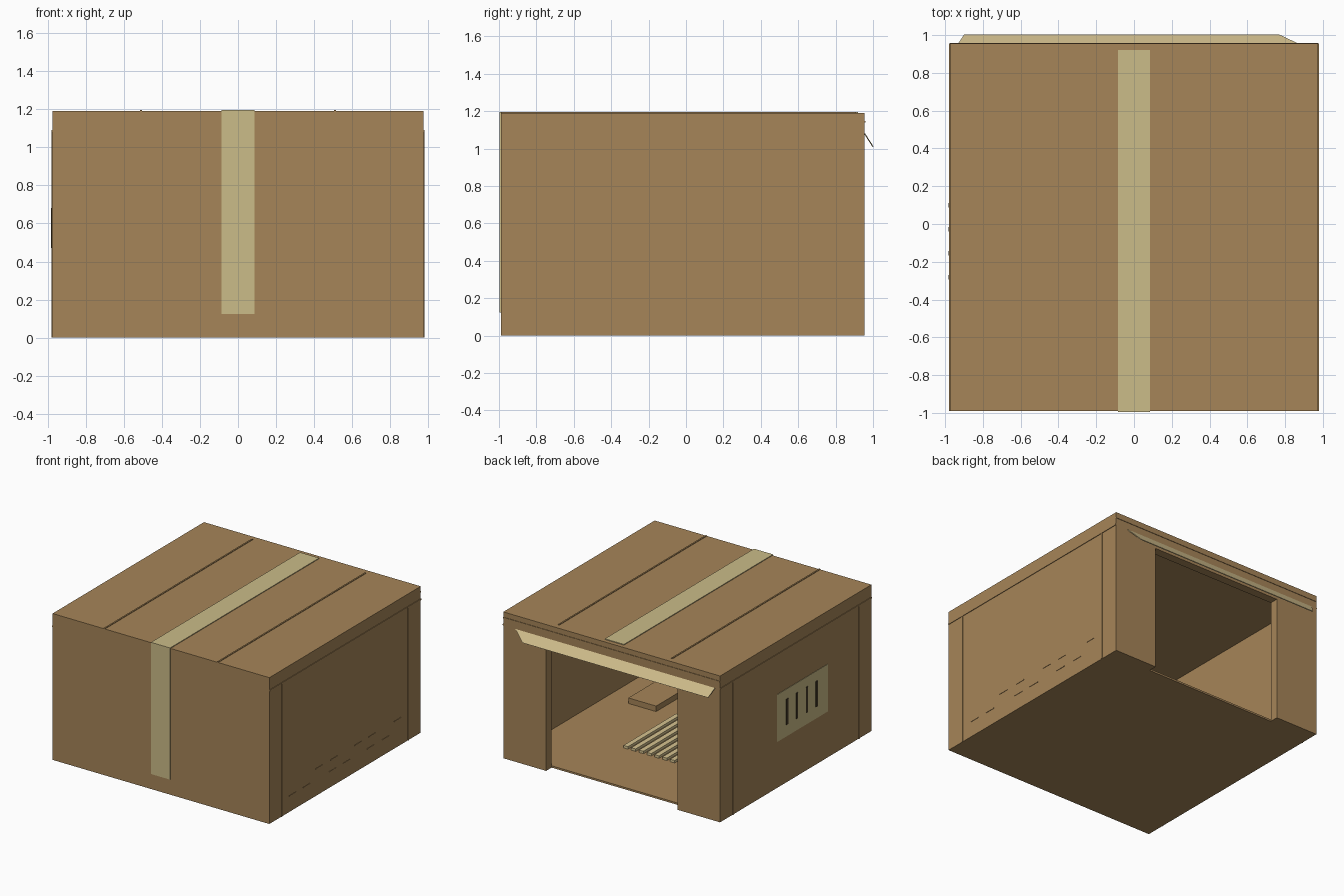
import bpy, bmesh

cube = bpy.data.objects.get("Cube")
if cube:
    bpy.data.objects.remove(cube, do_unlink=True)


def material(name, srgb):
    linear = [((c / 255 + 0.055) / 1.055) ** 2.4 for c in srgb] + [1]
    m = bpy.data.materials.new(name)
    m.use_nodes = True
    m.diffuse_color = linear
    node = m.node_tree.nodes["Principled BSDF"]
    node.inputs["Base Color"].default_value = linear
    node.inputs["Roughness"].default_value = 0.9
    return m


CARD = material("cardboard brown", (166, 133, 88))
TAPE = material("tape tan", (203, 188, 136))
CREAM = material("pale cream", (214, 195, 144))
DARK = material("slot dark brown", (70, 58, 40))


def finish(name, bm, mat):
    bmesh.ops.recalc_face_normals(bm, faces=bm.faces)
    mesh = bpy.data.meshes.new(name)
    bm.to_mesh(mesh)
    bm.free()
    mesh.materials.append(mat)
    obj = bpy.data.objects.new(name, mesh)
    bpy.context.collection.objects.link(obj)
    return obj


def box(name, xs, ys, zs, mat=CARD):
    """Box given by its range along each axis."""
    bm = bmesh.new()
    bmesh.ops.create_cube(bm, size=1)
    for v in bm.verts:
        v.co = [r[0] if c < 0 else r[1] for c, r in zip(v.co, (xs, ys, zs))]
    return finish(name, bm, mat)


def span(centre, size):
    return (centre - size / 2, centre + size / 2)


def mirrored(s, low, high):
    return tuple(sorted((s * low, s * high)))


W, FRONT, BACK, H = 0.975, -0.99, 0.955, 1.19
T = 0.025          # sheet thickness
POST = 0.07        # depth of the back wall
GAP = 0.59         # half width of the doorway

# Box shell
box("floor_panel", (-W, W), (FRONT, BACK - POST), (0, 0.015))
box("top_panel", (-W, W), (FRONT, BACK), (H - T, H))
box("front_panel", (-W, W), (FRONT, FRONT + T), (0, H - T))
box("door_header", (-GAP, GAP), (BACK - POST, BACK), (1.02, H - T))
for s, side in ((1, "left"), (-1, "right")):
    box(side + "_panel", mirrored(s, W - T, W), (FRONT + T, BACK), (0, H - T))
    box(side + "_door_post", mirrored(s, GAP, W - T), (BACK - POST, BACK), (0, H - T))

    # Raised fold lines on the sides and the top
    rim = mirrored(s, W, W + 0.005)
    box(side + "_fold_line", rim, (FRONT, BACK), (1.08, 1.09))
    for y, end in ((-0.83, "front"), (0.79, "back")):
        box(f"{side}_{end}_crease", rim, span(y, 0.01), (0, 1.08))
    box(side + "_top_crease", span(s * 0.51, 0.012), (FRONT, 0.91), (H, H + 0.005))
box("back_fold_line", (-W, W), (BACK, BACK + 0.004), (1.14, 1.148))

# Packing tape over the top and down the front
box("top_tape", span(0, 0.172), (FRONT - 0.005, 0.92), (H, H + 0.006), TAPE)
box("front_tape", span(0, 0.172), (FRONT - 0.006, FRONT), (0.125, H + 0.006), TAPE)

# Slanting awning above the doorway
bm = bmesh.new()
outline = [(-0.93, BACK, 1.08), (0.865, BACK, 1.08), (0.77, 1.0, 1.01), (-0.9, 1.0, 1.01)]
bm.faces.new([bm.verts.new(p) for p in outline])
awning = finish("awning", bm, CREAM)
solid = awning.modifiers.new("thickness", 'SOLIDIFY')
solid.thickness = 0.006
solid.offset = 0

# Slotted window plate on the right side
box("window_plate", (-W - 0.003, -W), (-0.43, 0.225), (0.375, 0.76), TAPE)
for i in range(4):
    box(f"window_slot_{i + 1}", (-W - 0.007, -W), span(0.1 - i * 0.127, 0.024), (0.47, 0.68), DARK)

# Two rows of short stitches on the left side
for z, row in ((0.13, (-0.69, -0.51, -0.18, 0, 0.31, 0.5)),
               (0.22, (-0.35, -0.16, 0.15, 0.33, 0.66))):
    for y in row:
        box("side_stitch", (W, W + 0.003), span(y, 0.09), span(z, 0.006))

# Bench block and slatted mat inside
box("inner_bench", (0.5, 0.75), (FRONT + T, -0.33), (0.015, 0.06))
for i in range(10):
    box(f"mat_slat_{i + 1}", span(0.315 - i * 0.07, 0.04), (-0.35, 0.325), (0.015, 0.035), CREAM)
